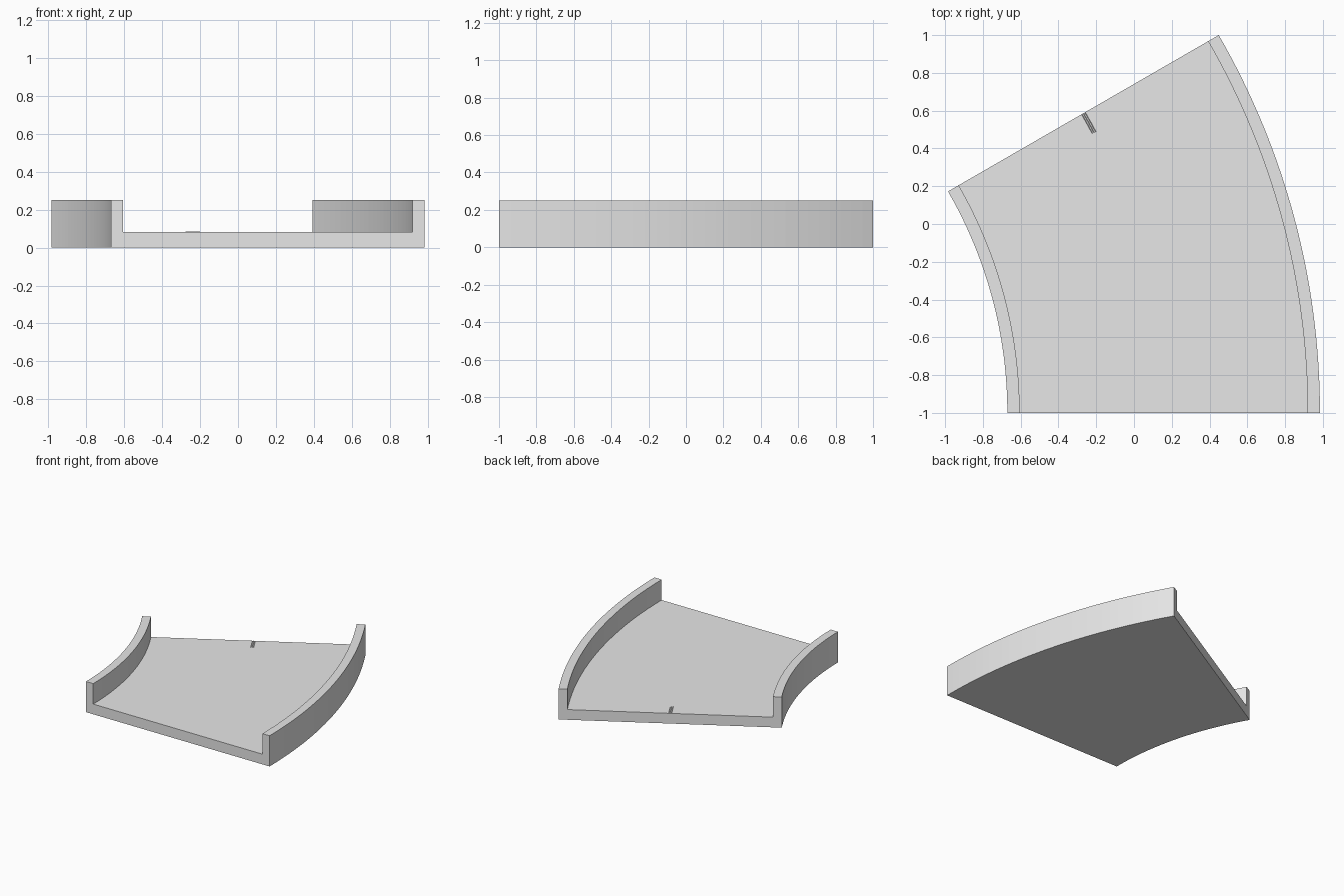
import bpy
import bmesh
import math
from mathutils import Vector

cube = bpy.data.objects.get("Cube")
if cube:
    bpy.data.objects.remove(cube, do_unlink=True)

grey = bpy.data.materials.new("light grey")
grey.use_nodes = True
colour = (0.8, 0.8, 0.8, 1)
grey.diffuse_color = colour
grey.node_tree.nodes["Principled BSDF"].inputs["Base Color"].default_value = colour

# Bend: a thirty degree sweep about a centre to the left of the front end
CENTRE = Vector((-3.0155, -1, 0))
SWEEP = math.radians(30)
INNER, OUTER = 2.345, 4.0
WALL, FLOOR, TOP = 0.065, 0.083, 0.25


def swept(name, profile, start, end, steps):
    """Sweep a closed (radius, height) profile around the bend and cap both ends."""
    bm = bmesh.new()
    direction = Vector((math.cos(start), math.sin(start), 0))
    first = [bm.verts.new(CENTRE + direction * r + Vector((0, 0, z))) for r, z in profile]
    edges = [bm.edges.new((a, b)) for a, b in zip(first, first[1:] + first[:1])]
    bm.faces.new(first)
    bm.faces.ensure_lookup_table()
    cap = bm.faces[0]
    bmesh.ops.delete(bm, geom=[cap], context='FACES_ONLY')
    result = bmesh.ops.spin(bm, geom=first + edges, cent=CENTRE, axis=(0, 0, 1),
                            angle=end - start, steps=steps, use_duplicate=False)
    last = [e for e in result["geom_last"] if isinstance(e, bmesh.types.BMEdge)]
    bmesh.ops.contextual_create(bm, geom=last)
    open_edges = [e for e in bm.edges if e.is_boundary]
    if open_edges:
        bmesh.ops.contextual_create(bm, geom=open_edges)
    bmesh.ops.recalc_face_normals(bm, faces=bm.faces)
    mesh = bpy.data.meshes.new(name)
    bm.to_mesh(mesh)
    bm.free()
    mesh.materials.append(grey)
    obj = bpy.data.objects.new(name, mesh)
    bpy.context.collection.objects.link(obj)
    return obj


# Channel: floor with a low wall along each curved side
swept("curved_channel", [
    (INNER, 0), (OUTER, 0), (OUTER, TOP), (OUTER - WALL, TOP),
    (OUTER - WALL, FLOOR), (INNER + WALL, FLOOR), (INNER + WALL, TOP), (INNER, TOP),
], 0, SWEEP, 32)

# Tick mark: fine ribs on the middle of the floor at the far end
middle = (INNER + OUTER) / 2
for i in (-1, 0, 1):
    r = middle + i * 0.01
    swept("floor_tick", [
        (r - 0.003, FLOOR - 0.002), (r + 0.003, FLOOR - 0.002), (r, FLOOR + 0.003),
    ], SWEEP - 0.037, SWEEP - 0.001, 2)
